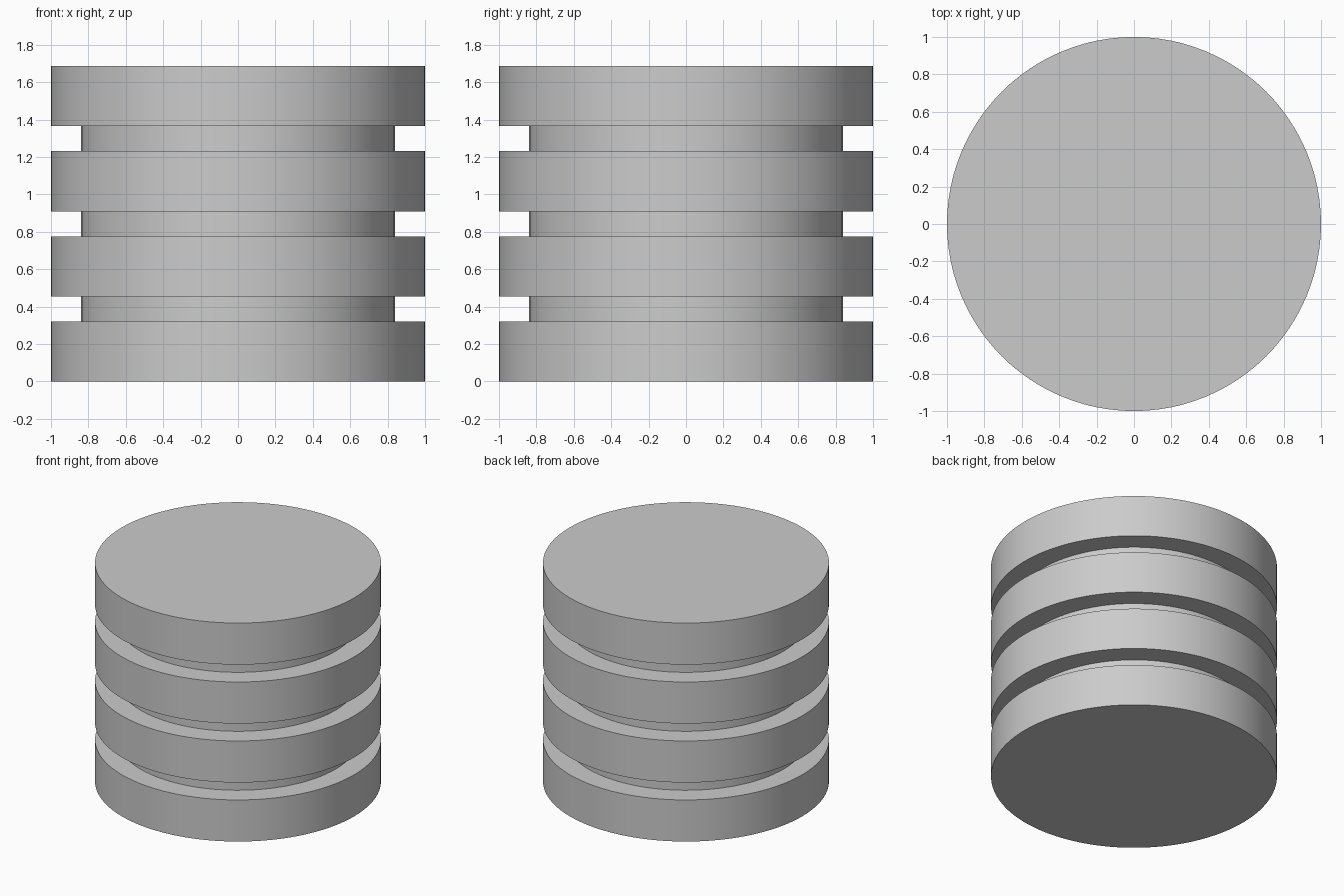
import bpy
import bmesh
import math

DISC_RADIUS, NECK_RADIUS = 1.0, 0.84
DISC_HEIGHT, NECK_HEIGHT = 0.321, 0.134
DISCS = 4
SEGMENTS = 96

cube = bpy.data.objects.get("Cube")
if cube:
    bpy.data.objects.remove(cube, do_unlink=True)

# Plain grey material
grey = bpy.data.materials.new("light_grey")
grey.use_nodes = True
colour = (0.6, 0.6, 0.6, 1)
grey.diffuse_color = colour
grey.node_tree.nodes["Principled BSDF"].inputs["Base Color"].default_value = colour

# Stepped half profile: wide discs joined by narrow necks
profile = [(0, 0)]
z = 0
for i in range(DISCS):
    profile += [(DISC_RADIUS, z), (DISC_RADIUS, z + DISC_HEIGHT)]
    z += DISC_HEIGHT
    if i < DISCS - 1:
        profile += [(NECK_RADIUS, z), (NECK_RADIUS, z + NECK_HEIGHT)]
        z += NECK_HEIGHT
profile.append((0, z))

# Revolve the profile into one closed grooved cylinder
bm = bmesh.new()
verts = [bm.verts.new((r, 0, h)) for r, h in profile]
edges = [bm.edges.new(pair) for pair in zip(verts, verts[1:])]
bmesh.ops.spin(bm, geom=verts + edges, cent=(0, 0, 0), axis=(0, 0, 1),
               angle=math.tau, steps=SEGMENTS, use_merge=True)
bmesh.ops.remove_doubles(bm, verts=bm.verts, dist=0.0001)
bmesh.ops.recalc_face_normals(bm, faces=bm.faces)

mesh = bpy.data.meshes.new("grooved_cylinder")
bm.to_mesh(mesh)
bm.free()
mesh.materials.append(grey)
body = bpy.data.objects.new("grooved_cylinder", mesh)
bpy.context.collection.objects.link(body)

# Smooth walls with sharp rims
bpy.context.view_layer.objects.active = body
body.select_set(True)
bpy.ops.object.shade_smooth_by_angle(angle=math.radians(30))
